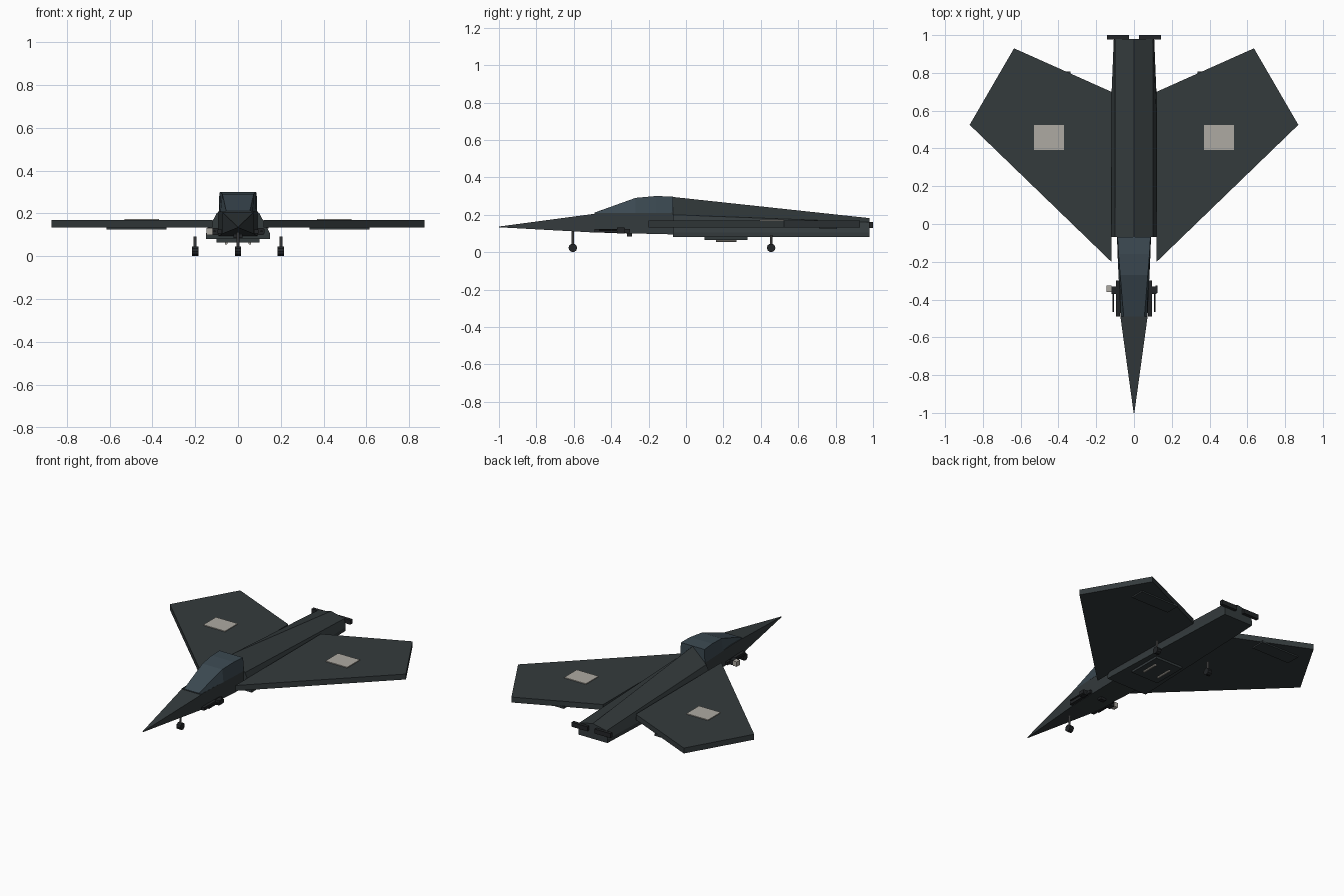
import bpy, bmesh
from math import pi
from mathutils import Matrix

if "Cube" in bpy.data.objects:
    bpy.data.objects.remove(bpy.data.objects["Cube"])


def material(name, rgb):
    m = bpy.data.materials.new(name)
    m.diffuse_color = (*rgb, 1)
    m.use_nodes = True
    m.node_tree.nodes["Principled BSDF"].inputs["Base Color"].default_value = m.diffuse_color
    return m


HULL = material("hull_grey", (0.034, 0.043, 0.046))
DARK = material("dark_metal", (0.016, 0.018, 0.02))
GLASS = material("canopy_glass", (0.045, 0.068, 0.085))
PALE = material("pale_panel", (0.42, 0.40, 0.36))
STEEL = material("strut_steel", (0.13, 0.13, 0.13))


def finish(name, bm, mat):
    bmesh.ops.recalc_face_normals(bm, faces=bm.faces)
    me = bpy.data.meshes.new(name)
    bm.to_mesh(me)
    bm.free()
    me.materials.append(mat)
    ob = bpy.data.objects.new(name, me)
    bpy.context.collection.objects.link(ob)
    return ob


def loft(name, rings, mat):
    """Skin a list of equal-length closed rings and cap both ends."""
    bm = bmesh.new()
    vs = [[bm.verts.new(p) for p in r] for r in rings]
    n = len(vs[0])
    for a, b in zip(vs, vs[1:]):
        for i in range(n):
            j = (i + 1) % n
            bm.faces.new((a[i], a[j], b[j], b[i]))
    bm.faces.new(vs[0])
    bm.faces.new(vs[-1])
    return finish(name, bm, mat)


def section(y, half):
    """Symmetric ring at y from right-hand (x, z) points, bottom to top."""
    left = [(-x, y, z) for x, z in reversed(half) if x > 0]
    return [(x, y, z) for x, z in half] + left


def box(name, x, y, z, mat):
    bm = bmesh.new()
    bmesh.ops.create_cube(bm, size=1)
    for v in bm.verts:
        v.co = [(r[0] + r[1]) / 2 + c * (r[1] - r[0]) for r, c in zip((x, y, z), v.co)]
    return finish(name, bm, mat)


def cylinder(name, loc, r, length, axis, mat, sides=10):
    bm = bmesh.new()
    rot = {'x': Matrix.Rotation(pi / 2, 4, 'Y'), 'y': Matrix.Rotation(pi / 2, 4, 'X'),
           'z': Matrix.Identity(4)}[axis]
    bmesh.ops.create_cone(bm, cap_ends=True, segments=sides, radius1=r, radius2=r,
                          depth=length, matrix=Matrix.Translation(loc) @ rot)
    return finish(name, bm, mat)


def span(s, a, b):
    return sorted((s * a, s * b))


# Nose spike and cockpit tub
loft("nose_cone", [section(-1, [(0.002, 0.133), (0.002, 0.137)]),
                   section(-0.49, [(0.072, 0.105), (0.072, 0.205)])], HULL)
loft("cockpit_tub", [section(-0.49, [(0.072, 0.105), (0.072, 0.208)]),
                     section(-0.07, [(0.09, 0.095), (0.09, 0.212)])], HULL)

# Canopy
loft("canopy", [section(y, [(b, 0.208), (t, z)]) for y, b, t, z in
                [(-0.49, 0.07, 0.055, 0.211), (-0.27, 0.082, 0.073, 0.29),
                 (-0.16, 0.087, 0.082, 0.3), (-0.07, 0.09, 0.087, 0.297)]], GLASS)

# Rear fuselage with gabled spine
rear = loft("rear_fuselage", [
    section(-0.07, [(0.15, 0.08), (0.15, 0.105), (0.10, 0.2), (0, 0.295)]),
    section(0.98, [(0.107, 0.08), (0.107, 0.105), (0.1, 0.16), (0, 0.182)])], HULL)

# Belly bay
box("belly_bay", (-0.1, 0.1), (0.1, 0.33), (0.065, 0.082), HULL)

for s, side in ((-1, "left"), (1, "right")):
    # Wing: flat slab in plan outline
    plan = [(0.12, -0.2), (0.87, 0.525), (0.635, 0.93), (0.12, 0.7)]
    loft(f"{side}_wing", [[(s * x, y, z) for x, y in plan] for z in (0.133, 0.169)], HULL)
    box(f"{side}_wing_panel", span(s, 0.37, 0.53), (0.392, 0.525), (0.165, 0.174), PALE)
    box(f"{side}_wing_flap", span(s, 0.335, 0.615), (0.715, 0.808), (0.124, 0.138), HULL)
    # Tail exhaust vane
    box(f"{side}_exhaust_vane", span(s, 0.027, 0.143), (0.978, 1.0), (0.13, 0.16), DARK)
    # Main gear
    cylinder(f"{side}_main_wheel", (s * 0.2, 0.455, 0.023), 0.023, 0.03, 'x', DARK)
    cylinder(f"{side}_main_strut", (s * 0.2, 0.455, 0.065), 0.007, 0.055, 'z', STEEL, 8)
    # Cheek cannon
    box(f"{side}_cannon_rail", span(s, 0.075, 0.095), (-0.49, -0.3), (0.105, 0.125), DARK)
    box(f"{side}_cannon_body", span(s, 0.09, 0.12), (-0.37, -0.33), (0.1, 0.132), DARK)
    for i, x in enumerate((0.09, 0.11)):
        cylinder(f"{side}_cannon_barrel_{i + 1}", (s * x, -0.415, 0.117), 0.005, 0.1, 'y', DARK, 8)
    # Bay light strips
    cylinder(f"{side}_bay_strip", (s * 0.055, 0.215, 0.061), 0.007, 0.11, 'y', PALE, 8)

# Sensor pods beside the cannons
box("left_sensor", (-0.146, -0.12), (-0.36, -0.325), (0.1, 0.132), PALE)
box("right_sensor", (0.115, 0.124), (-0.365, -0.325), (0.105, 0.128), DARK)
box("belly_sensor", (-0.02, 0.02), (-0.315, -0.288), (0.085, 0.105), DARK)

# Nose gear
cylinder("nose_wheel", (0, -0.605, 0.023), 0.023, 0.03, 'x', DARK)
cylinder("nose_strut", (0, -0.605, 0.08), 0.007, 0.085, 'z', STEEL, 8)
